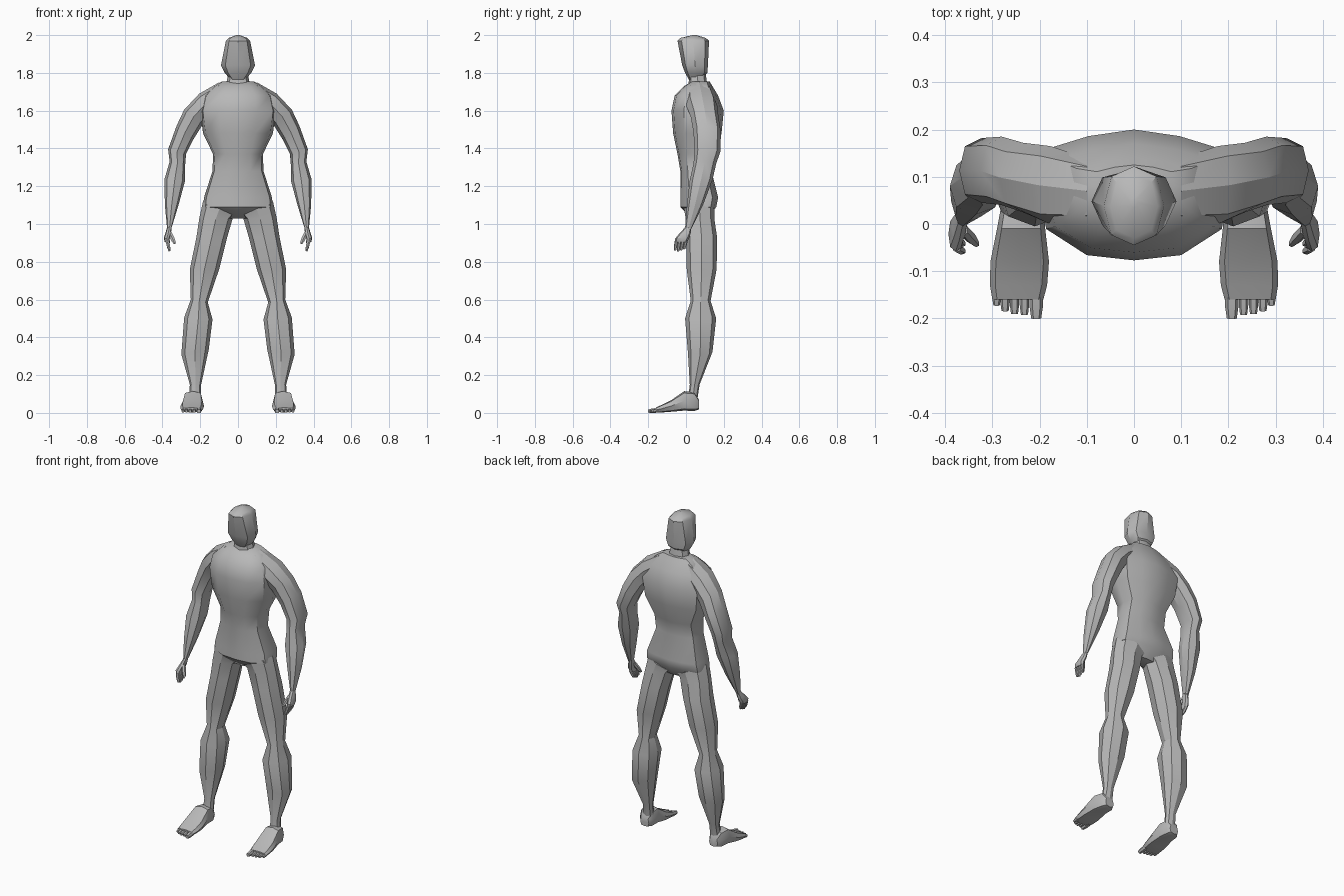
import bpy, bmesh, math
from mathutils import Vector as V

if "Cube" in bpy.data.objects:
    bpy.data.objects.remove(bpy.data.objects["Cube"])

skin = bpy.data.materials.new("grey_skin")
skin.diffuse_color = (0.48, 0.48, 0.48, 1)
skin.use_nodes = True
skin.node_tree.nodes["Principled BSDF"].inputs["Base Color"].default_value = skin.diffuse_color


def section(c, a, b, n=8, k=0.85):
    """Rounded ring about c with half axes a and b."""
    pts = []
    for i in range(n):
        t = 2 * math.pi * i / n
        u, w = (math.copysign(abs(f) ** k if abs(f) > 1e-6 else 0, f)
                for f in (math.cos(t), math.sin(t)))
        pts.append(c + a * u + b * w)
    return pts


def loft(bm, rings):
    """Skin a closed tube through rings of equal size, with capped ends."""
    vs = [[bm.verts.new(p) for p in r] for r in rings]
    n = len(vs[0])
    for lo, hi in zip(vs, vs[1:]):
        for i in range(n):
            j = (i + 1) % n
            bm.faces.new((lo[i], lo[j], hi[j], hi[i]))
    bm.faces.new(vs[0][::-1])
    bm.faces.new(vs[-1])


def part(name, tubes, mirror=False, angle=35):
    bm = bmesh.new()
    for rings in tubes:
        loft(bm, rings)
    bmesh.ops.recalc_face_normals(bm, faces=bm.faces)
    me = bpy.data.meshes.new(name)
    bm.to_mesh(me)
    bm.free()
    me.materials.append(skin)
    ob = bpy.data.objects.new(name, me)
    bpy.context.collection.objects.link(ob)
    bpy.ops.object.select_all(action='DESELECT')
    ob.select_set(True)
    bpy.context.view_layer.objects.active = ob
    bpy.ops.object.shade_smooth_by_angle(angle=math.radians(angle))
    if mirror:
        ob.modifiers.new("mirror", 'MIRROR').use_mirror_merge = False
    return ob


def limb(rows, n=8):
    """Rows: inner x, inner z, outer x, outer z, front y, back y."""
    out = []
    for xi, zi, xo, zo, yf, yb in rows:
        c = V(((xi + xo) / 2, (yf + yb) / 2, (zi + zo) / 2))
        out.append(section(c, V(((xo - xi) / 2, 0, (zo - zi) / 2)),
                           V((0, (yb - yf) / 2, 0)), n))
    return out


def stack(rows, n=8):
    """Centred level rings. Rows: z, half width, front y, back y."""
    return limb([(-w, z, w, z, f, b) for z, w, f, b in rows], n)


def digit(p0, p1, r0, r1, side):
    """Tapered finger or toe from p0 to p1."""
    p0, p1 = V(p0), V(p1)
    d = (p1 - p0).normalized()
    a = V(side)
    b = d.cross(a).normalized()
    mid = p0.lerp(p1, 0.6)
    return [section(c, a * r, b * r, 6)
            for c, r in ((p0, r0), (mid, r0), (p1, r1))]


# Torso: chest is broad, sides flat, back nearly straight across
def torso_ring(z, w, f, b):
    d = b - f
    half = [(0, f), (.5 * w, f + .04 * d), (.93 * w, f + .24 * d),
            (w, f + .55 * d), (.93 * w, b - .15 * d), (.48 * w, b - .05 * d), (0, b)]
    full = half + [(-x, y) for x, y in half[-2:0:-1]]
    return [V((x, y, z)) for x, y in full]


part("torso", [[torso_ring(*r) for r in (
    (1.03, .08, .03, .12), (1.09, .185, -.03, .16), (1.14, .18, -.03, .17),
    (1.28, .135, -.03, .135), (1.37, .132, -.045, .16), (1.48, .185, -.068, .188),
    (1.60, .2, -.077, .2), (1.68, .18, -.06, .17), (1.73, .13, -.01, .14),
    (1.755, .085, .03, .125))]], angle=45)

# Neck and head
part("neck", [stack([(1.70, .075, .0, .12), (1.755, .06, .015, .11),
                     (1.83, .045, .015, .1)])])
part("head", [stack([(1.765, .04, .015, .08), (1.80, .07, -.005, .113),
                     (1.84, .09, -.02, .116), (1.97, .064, -.045, .122),
                     (1.985, .05, -.03, .105), (2.0, .008, .035, .055)])])

# Arms
part("arm", [limb([
    (.10, 1.62, .10, 1.75, .0, .14), (.15, 1.57, .205, 1.69, .0, .165),
    (.185, 1.53, .285, 1.605, .025, .172), (.235, 1.45, .325, 1.52, .04, .185),
    (.275, 1.37, .37, 1.395, .045, .182), (.28, 1.31, .362, 1.33, .04, .16),
    (.28, 1.23, .39, 1.235, .02, .14), (.315, 1.1, .387, 1.1, .005, .09),
    (.35, .985, .375, .97, -.005, .03)])], True, 30)

# Hands: palm, four curled fingers and a thumb
palm = limb([(.35, .99, .376, .98, -.003, .028), (.355, .95, .385, .95, -.035, .025),
             (.362, .92, .393, .925, -.058, .015), (.36, .9, .388, .905, -.058, .005)])
fingers = [digit((.376, -.051 + .017 * i, .91), (.362, -.058 + .016 * i, .856 + .006 * abs(i - 1)),
                 .009, .006, (0, 1, 0)) for i in range(4)]
thumb = digit((.362, -.012, .955), (.334, -.042, .895), .012, .007, (0, 1, 0))
part("hand", [palm, thumb] + fingers, True)

# Legs
part("leg", [limb([
    (.01, 1.04, .185, 1.12, -.01, .15), (.028, 1.03, .205, 1.03, -.002, .15),
    (.06, .92, .22, .93, 0, .165), (.1, .76, .255, .76, .004, .162),
    (.16, .585, .25, .6, .025, .13), (.135, .495, .285, .505, -.005, .16),
    (.155, .335, .3, .31, .01, .14), (.195, .15, .255, .15, .02, .072),
    (.195, .07, .26, .07, .01, .06)])], True, 30)

# Feet: rows are y, inner x, outer x, sole z, upper z
foot = [section(V(((a + b) / 2, y, (lo + hi) / 2)), V(((b - a) / 2, 0, 0)),
                V((0, 0, (hi - lo) / 2)), 8, 0.6)
        for y, a, b, lo, hi in (
            (.068, .205, .262, .018, .07), (.045, .192, .28, .01, .11),
            (-.01, .188, .29, .012, .115), (-.08, .18, .304, .006, .066),
            (-.13, .184, .305, .002, .042), (-.16, .192, .3, .004, .028))]
toes = [digit((x, -.14, .015), (x, tip, .009), r, r * .75, (1, 0, 0))
        for x, tip, r in ((.207, -.2, .014), (.232, -.192, .01), (.253, -.19, .01),
                          (.273, -.184, .01), (.291, -.172, .009))]
part("foot", [foot] + toes, True)
